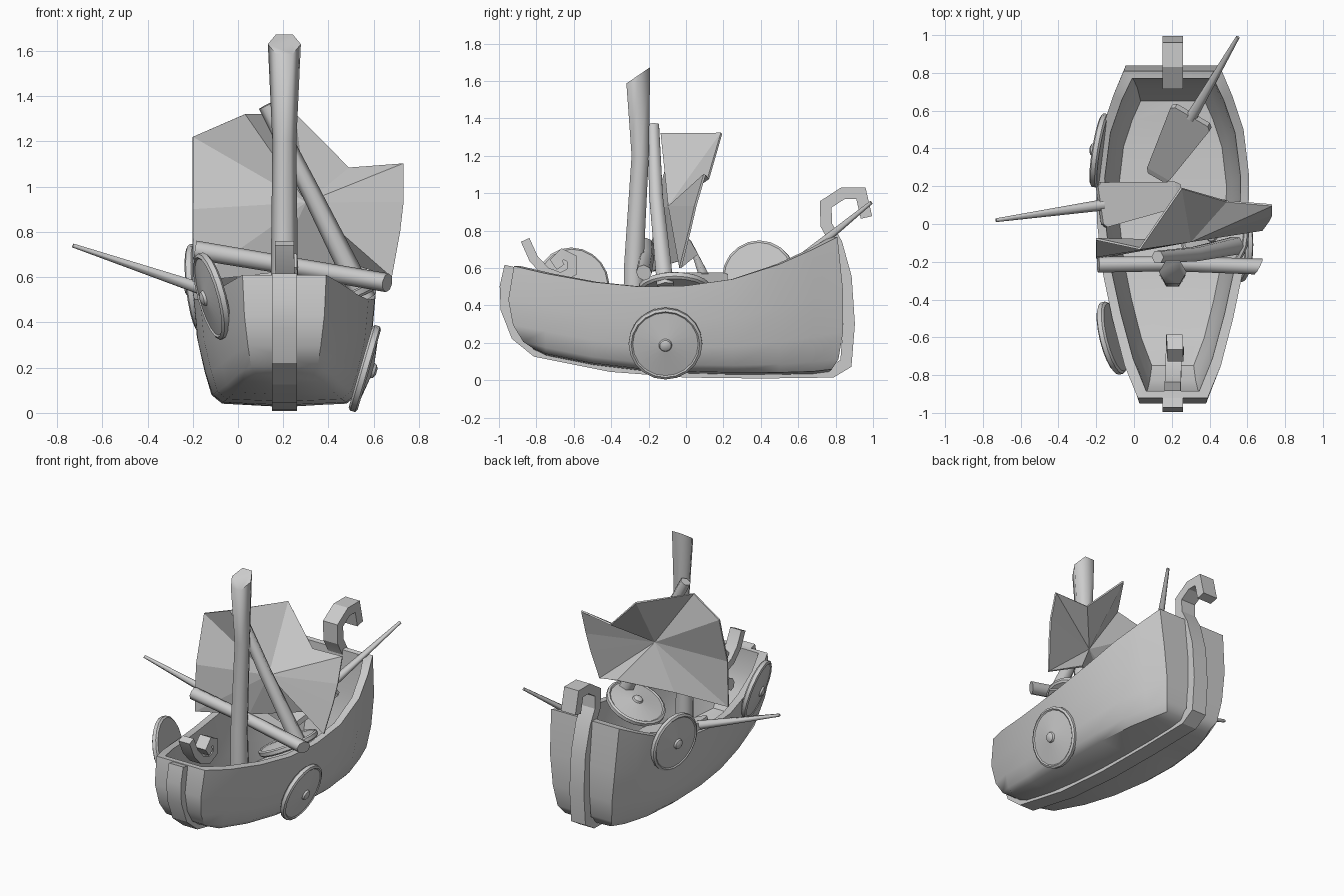
import bpy, bmesh
from math import sin, cos, pi, radians
from mathutils import Vector, Matrix

if "Cube" in bpy.data.objects:
    bpy.data.objects.remove(bpy.data.objects["Cube"])

CX = 0.205  # ship centre line


def make(name, verts, faces, smooth=None, matrix=None):
    bm = bmesh.new()
    vs = [bm.verts.new(v) for v in verts]
    for f in faces:
        bm.faces.new([vs[i] for i in f])
    bmesh.ops.recalc_face_normals(bm, faces=bm.faces)
    me = bpy.data.meshes.new(name)
    bm.to_mesh(me)
    bm.free()
    ob = bpy.data.objects.new(name, me)
    bpy.context.collection.objects.link(ob)
    if matrix:
        ob.matrix_world = matrix
    if smooth:
        bpy.ops.object.select_all(action='DESELECT')
        ob.select_set(True)
        bpy.context.view_layer.objects.active = ob
        bpy.ops.object.shade_smooth_by_angle(angle=radians(smooth))
    return ob


def loft(rings, closed=True):
    """Vertices, side faces and end caps joining equal rings."""
    n = len(rings[0])
    verts = [p for r in rings for p in r]
    faces = []
    for i in range(len(rings) - 1):
        for j in range(n if closed else n - 1):
            k = (j + 1) % n
            faces.append((i*n + j, i*n + k, (i+1)*n + k, (i+1)*n + j))
    faces += [tuple(range(n)), tuple(range((len(rings)-1)*n, len(rings)*n))]
    return verts, faces


# Hull: stations of (y, half width, top z, bottom z)
stations = [(-.93, .185, .61, .16), (-.75, .255, .57, .13), (-.5, .32, .525, .08),
            (-.25, .372, .50, .05), (0, .40, .505, .035), (.25, .405, .54, .028),
            (.5, .375, .62, .026), (.68, .315, .70, .03), (.8, .26, .765, .04)]


def shell(levels, bow, stern, wall=0.0, rise=0.0):
    """One skin of the hull, with its two end walls."""
    rings, y0, y1 = [], stations[0][0], stations[-1][0]
    for y, w, zt, zb in stations:
        t = (y - y0) / (y1 - y0)
        half = []
        for (fw, fh), b, s in zip(levels, bow, stern):
            if wall:
                yy = b + (s - b) * t
            else:
                yy = b if t == 0 else s if t == 1 else y
            half.append(((w - wall) * fw, yy, zb + rise + (zt - zb - rise) * fh))
        rings.append([(CX - a, b, c) for a, b, c in half] +
                     [(CX + a, b, c) for a, b, c in reversed(half[:-1])])
    verts, faces = loft(rings, closed=False)
    n = len(rings[0])
    faces = faces[:-2]
    for base in (0, len(verts) - n):
        for k in range(len(levels) - 1):
            q = [base + k, base + k + 1, base + n - 2 - k, base + n - 1 - k]
            faces.append(tuple(dict.fromkeys(q)))
    last = len(verts) - n
    left = [i * n for i in range(len(rings))]
    right = [i * n + n - 1 for i in range(len(rings))]
    return verts, faces, left + right[::-1]


ov, of, orim = shell([(1, 1), (.955, .6), (.87, .3), (.795, .1), (.68, .025), (0, 0)],
                     [-.92, -.95, -.925, -.87, -.82, -.81],
                     [.81, .84, .84, .815, .78, .76])
iv, inf, irim = shell([(1, 1), (.955, .6), (.87, .3), (.79, 0), (0, 0)],
                      [-.885, -.88, -.83, -.75, -.75], [.77, .76, .72, .65, .65], .045, .055)
off, m = len(ov), len(orim)
faces = of + [tuple(i + off for i in f) for f in inf]
irim = [i + off for i in irim]
faces += [(orim[i], orim[(i+1) % m], irim[(i+1) % m], irim[i]) for i in range(m)]
make("hull", ov + iv, faces, 38)


def ribbon(name, path, thick, width, x=CX, turn=0):
    """Rectangular bar following a path in the side plane."""
    pts = [Vector((0, y, z)) for y, z in path]
    rings = []
    for i, p in enumerate(pts):
        a = (p - pts[max(i-1, 0)]).normalized()
        b = (pts[min(i+1, len(pts)-1)] - p).normalized()
        t = (a + b).normalized()
        nrm = Vector((0, -t.z, t.y)) * thick / 2 / max(t.dot(b if b.length else a), .6)
        h = Vector((width / 2, 0, 0))
        o = Vector((x + turn * i, 0, 0))
        rings.append([p + nrm - h + o, p + nrm + h + o, p - nrm + h + o, p - nrm - h + o])
    return make(name, *loft(rings), 25)


# Keel running from bow to stern, ending in the stern scroll
ribbon("keel_and_stern_scroll",
       [(-.94, .61), (-.965, .5), (-.96, .38), (-.905, .24), (-.8, .155), (-.4, .075),
        (0, .045), (.4, .04), (.78, .045), (.855, .09), (.872, .3), (.855, .55), (.805, .73),
        (.75, .83), (.747, .94), (.84, 1.0), (.935, 1.0), (.965, .87)], .062, .11)
# Broken figurehead lying on the bow
ribbon("bow_scroll",
       [(-.86, .75), (-.815, .65), (-.75, .58), (-.67, .55), (-.61, .58), (-.61, .65),
        (-.66, .675), (-.695, .64), (-.67, .605)], .05, .085, .205, .002)


def pole(name, stops, radii, sides=6, cut=(0, 0, 0), ref=(1, 0, 0)):
    """Tapered pole; cut slants its far end."""
    stops = [Vector(s) for s in stops]
    axis = (stops[-1] - stops[0]).normalized()
    u = (Vector(ref) - axis * axis.dot(Vector(ref))).normalized()
    v = axis.cross(u)
    rings = []
    for i, (p, r) in enumerate(zip(stops, radii)):
        ring = []
        for k in range(sides):
            o = (u * cos(2*pi*k/sides) + v * sin(2*pi*k/sides)) * r
            if i == len(stops) - 1:
                o = o + axis * o.dot(Vector(cut))
            ring.append(p + o)
        rings.append(ring)
    return make(name, *loft(rings), 62 if sides == 6 else 48)


pole("mast", [(CX, -.27, .07), (CX, -.28, .6), (CX, -.245, 1.2), (CX, -.255, 1.63)],
     [.07, .06, .053, .073], cut=(0, .7, 0))
pole("yard", [(-.19, -.215, .72), (.2, -.21, .655), (.66, -.225, .575)],
     [.042, .04, .042], 8, (0, .5, 0), (0, 0, 1))
pole("broken_spar", [(.125, -.175, 1.36), (.32, -.16, .98), (.56, -.11, .5)],
     [.036, .042, .052], 6)

# Torn sail: a crumpled fan around an off-centre fold point
rim = [(-.2, -.18, .58), (-.2, -.17, .9), (-.2, -.08, 1.22), (.03, -.13, 1.32),
       (.25, .19, 1.32), (.49, .12, 1.08), (.73, .1, 1.10), (.73, .05, .93),
       (.715, .02, .80), (.68, -.03, .60), (.48, .06, .67), (.15, -.09, .62)]
m = len(rim)
sail = make("torn_sail", rim + [(.3, -.09, .93)], [(i, (i+1) % m, m) for i in range(m)])
mod = sail.modifiers.new("thickness", 'SOLIDIFY')
mod.thickness, mod.offset = 0.012, 0


def shield(name, centre, normal, sides=20):
    """Turned disc with raised rim, shallow dome and central boss."""
    profile = [(.185, -.025), (.197, -.015), (.197, .008), (.183, .016), (.175, .01), (.035, .03),
               (.03, .042), (.014, .05)]
    rings = [[(r*cos(2*pi*k/sides), r*sin(2*pi*k/sides), z) for k in range(sides)]
             for r, z in profile]
    rot = Vector(normal).to_track_quat('Z', 'Y').to_matrix().to_4x4()
    make(name, *loft(rings), 40, Matrix.Translation(centre) @ rot)


shield("shield_right", (.565, -.11, .195), (.96, 0, -.28))
shield("shield_left_front", (-.12, -.605, .515), (-1, -.25, -.27))
shield("shield_left_back", (-.185, .39, .55), (-1, .16, -.12))
shield("shield_inside", (.425, -.06, .485), (-.43, 0, .9))


def oar(name, tip, end, blade=.46):
    """Tapered flat blade with a thin six-sided handle."""
    tip, end = Vector(tip), Vector(end)
    d = end - tip
    y = d.normalized()
    x = y.cross(Vector((0, 0, 1))).normalized()
    z = x.cross(y)
    mat = Matrix.Translation(tip) @ Matrix((x, y, z)).transposed().to_4x4()
    rings = [[(-w, p, -t), (w, p, -t), (w, p, t), (-w, p, t)]
             for p, w, t in [(0, .05, .012), (.03, .068, .016), (blade - .02, .12, .02),
                             (blade, .10, .02)]]
    make(name + "_blade", *loft(rings), None, mat)
    rings = [[(r*cos(k*pi/3), p, r*sin(k*pi/3)) for k in range(6)]
             for p, r in [(blade - .02, .03), (d.length, .01)]]
    make(name + "_handle", *loft(rings), 62, mat)


oar("oar_left", (.25, .16, .41), (-.73, .02, .74))
oar("oar_stern", (.12, .25, .35), (.55, .99, .95))
